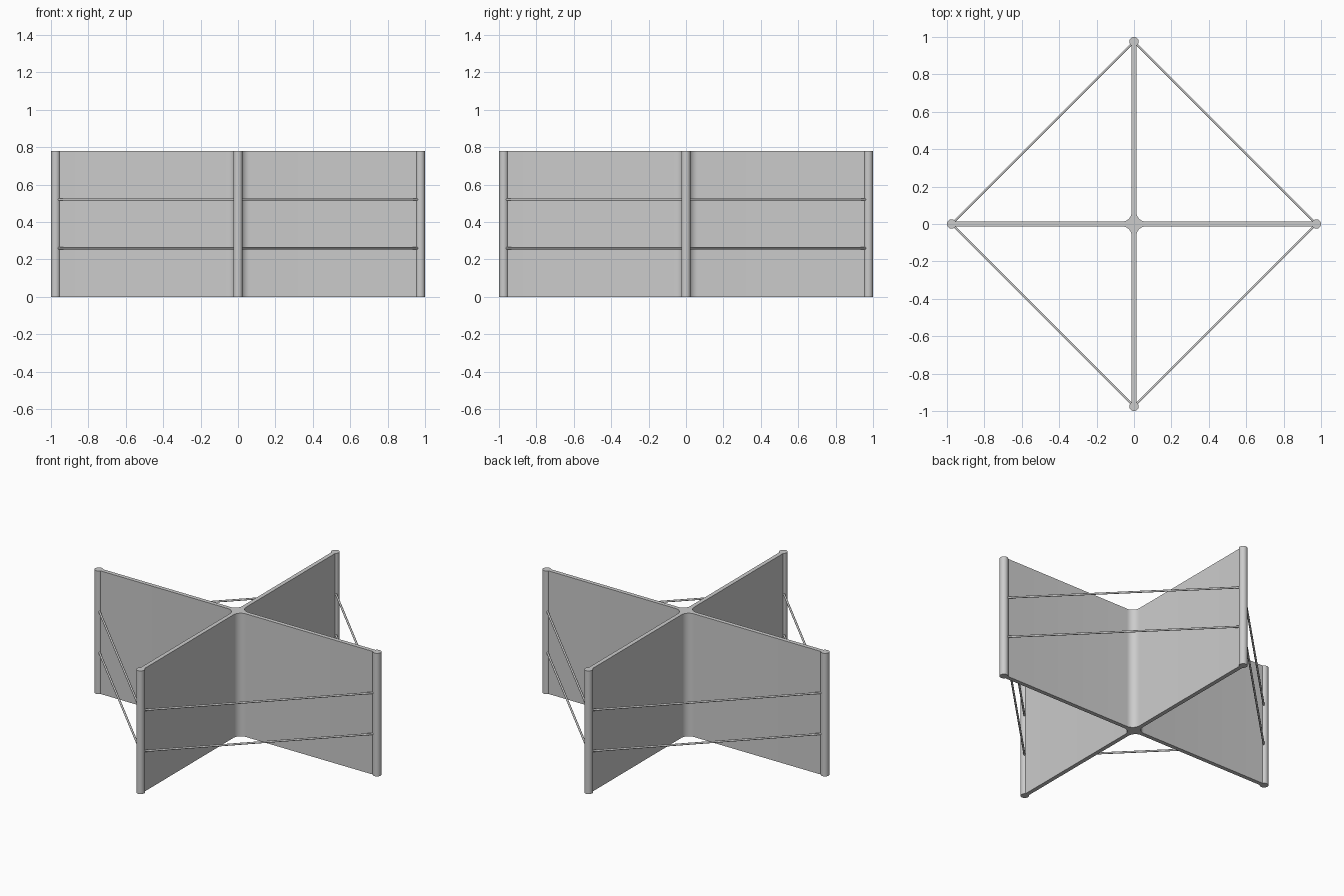
import bpy, bmesh, math
from mathutils import Vector, Matrix

if "Cube" in bpy.data.objects:
    bpy.data.objects.remove(bpy.data.objects["Cube"])

H = 0.78         # height
T = 0.013        # half panel thickness
R = 0.025        # edge post radius
REACH = 1 - R    # post centre distance
FILLET = 0.05    # rounded inner corners

grey = bpy.data.materials.new("light_grey")
grey.diffuse_color = (0.6, 0.6, 0.6, 1)
grey.use_nodes = True
grey.node_tree.nodes["Principled BSDF"].inputs["Base Color"].default_value = grey.diffuse_color


def finish(name, bm):
    bmesh.ops.recalc_face_normals(bm, faces=bm.faces)
    me = bpy.data.meshes.new(name)
    bm.to_mesh(me)
    bm.free()
    me.materials.append(grey)
    ob = bpy.data.objects.new(name, me)
    bpy.context.collection.objects.link(ob)
    bpy.ops.object.select_all(action='DESELECT')
    ob.select_set(True)
    bpy.context.view_layer.objects.active = ob
    bpy.ops.object.shade_smooth_by_angle(angle=math.radians(35))
    return ob


def cylinder(name, a, b, radius, sides):
    a, b = Vector(a), Vector(b)
    d = b - a
    matrix = Matrix.Translation((a + b) / 2) @ d.to_track_quat('Z', 'Y').to_matrix().to_4x4()
    bm = bmesh.new()
    bmesh.ops.create_cone(bm, cap_ends=True, segments=sides, radius1=radius,
                          radius2=radius, depth=d.length, matrix=matrix)
    return finish(name, bm)


# Cross-shaped panels: one filleted quadrant outline repeated four times
quadrant = [Vector((REACH, T, 0))]
for i in range(9):
    a = math.radians(270 - 90 * i / 8)
    c = T + FILLET
    quadrant.append(Vector((c + FILLET * math.cos(a), c + FILLET * math.sin(a), 0)))
quadrant[1:] = reversed(quadrant[1:]) if quadrant[1].x < quadrant[-1].x else quadrant[1:]
quadrant.append(Vector((T, REACH, 0)))

bm = bmesh.new()
outline = [bm.verts.new(Matrix.Rotation(q * math.pi / 2, 3, 'Z') @ p)
           for q in range(4) for p in quadrant]
base = bm.faces.new(outline)
top = bmesh.ops.extrude_face_region(bm, geom=[base])
bmesh.ops.translate(bm, vec=(0, 0, H),
                    verts=[g for g in top["geom"] if isinstance(g, bmesh.types.BMVert)])
finish("cross_panels", bm)

# Round posts at the panel ends, and tie rods between neighbouring posts
corners = [(REACH, 0), (0, REACH), (-REACH, 0), (0, -REACH)]
for i, (x, y) in enumerate(corners):
    cylinder(f"edge_post_{i + 1}", (x, y, 0), (x, y, H), R, 32)
    nx, ny = corners[(i + 1) % 4]
    for level, z in (("lower", H / 3), ("upper", H * 2 / 3)):
        cylinder(f"{level}_rod_{i + 1}", (x, y, z), (nx, ny, z), 0.006, 16)
